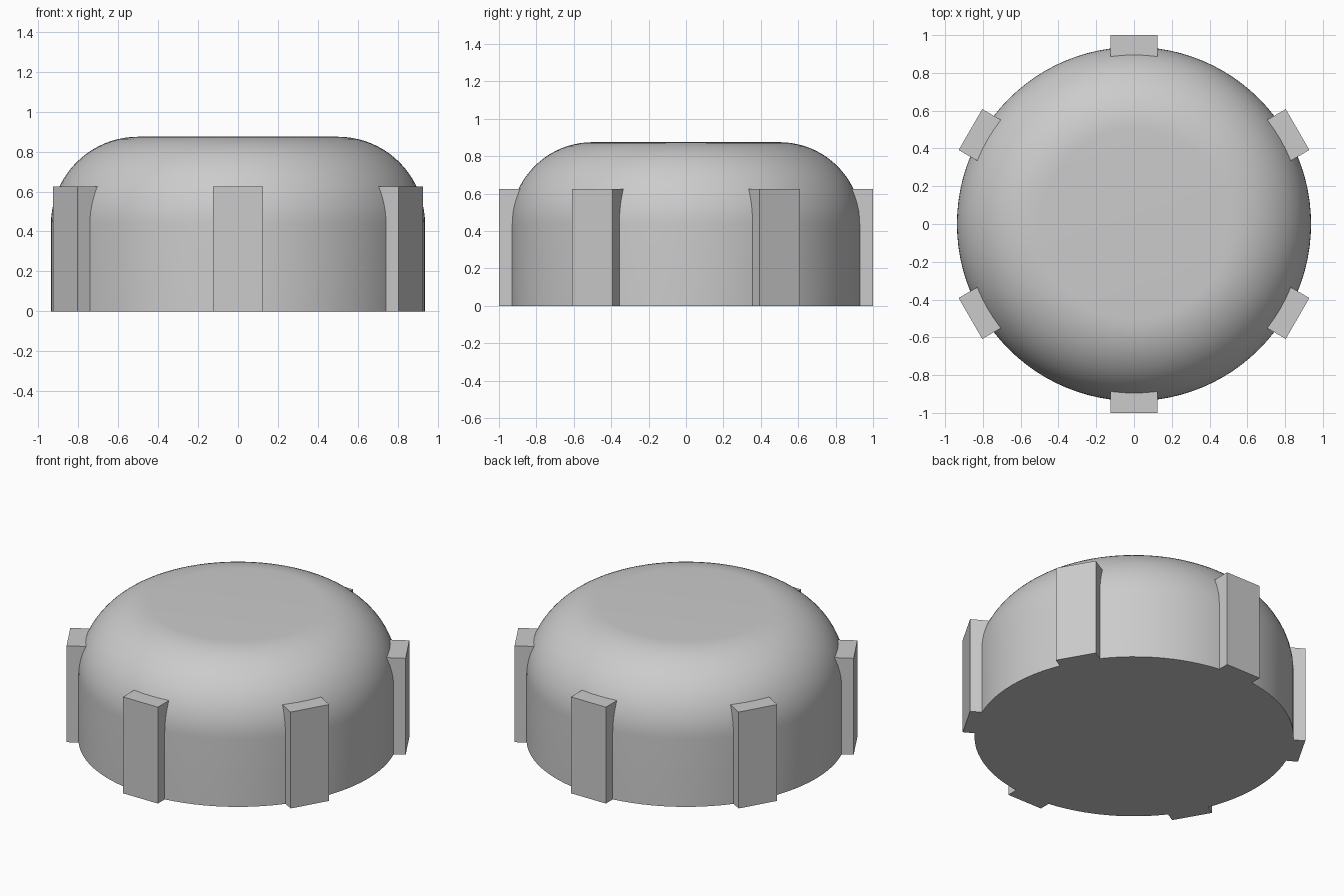
import bpy
import bmesh
from math import pi, sin, cos, radians
from mathutils import Matrix

cube = bpy.data.objects.get("Cube")
if cube:
    bpy.data.objects.remove(cube, do_unlink=True)

RADIUS, HEIGHT, FILLET = 0.9375, 0.875, 0.4375
GRIP_TOP, GRIP_WIDTH, GRIP_INNER, GRIP_OUTER = 0.625, 0.25, 0.8, 1.0

grey = bpy.data.materials.new("plain grey")
grey.use_nodes = True
colour = (0.6, 0.6, 0.6, 1)
grey.diffuse_color = colour
grey.node_tree.nodes["Principled BSDF"].inputs["Base Color"].default_value = colour


def add_object(name, bm):
    bmesh.ops.recalc_face_normals(bm, faces=bm.faces)
    mesh = bpy.data.meshes.new(name)
    bm.to_mesh(mesh)
    bm.free()
    obj = bpy.data.objects.new(name, mesh)
    bpy.context.collection.objects.link(obj)
    mesh.materials.append(grey)
    return obj


# Domed cap: straight wall, quarter-round shoulder and flat top, spun about z
bm = bmesh.new()
arc = [i * pi / 2 / 20 for i in range(21)]
profile = [(RADIUS, 0)] + [(RADIUS - FILLET + FILLET * cos(a),
                            HEIGHT - FILLET + FILLET * sin(a)) for a in arc]
verts = [bm.verts.new((r, 0, z)) for r, z in profile]
edges = [bm.edges.new(pair) for pair in zip(verts, verts[1:])]
bmesh.ops.spin(bm, geom=verts + edges, cent=(0, 0, 0), axis=(0, 0, 1),
               angle=2 * pi, steps=96, use_duplicate=False)
bmesh.ops.remove_doubles(bm, verts=bm.verts, dist=0.0001)
# Close the flat top and the flat underside
bmesh.ops.holes_fill(bm, edges=[e for e in bm.edges if e.is_boundary], sides=0)
cap = add_object("domed_cap", bm)
bpy.ops.object.select_all(action='DESELECT')
cap.select_set(True)
bpy.context.view_layer.objects.active = cap
bpy.ops.object.shade_smooth_by_angle(angle=radians(30))

# Six rectangular grip ribs around the wall, the first at the front
for i in range(6):
    bm = bmesh.new()
    shape = (Matrix.Rotation(i * pi / 3, 4, 'Z')
             @ Matrix.Translation((0, -(GRIP_INNER + GRIP_OUTER) / 2, GRIP_TOP / 2))
             @ Matrix.Diagonal((GRIP_WIDTH, GRIP_OUTER - GRIP_INNER, GRIP_TOP, 1)))
    bmesh.ops.create_cube(bm, size=1, matrix=shape)
    add_object(f"grip_rib_{i + 1}", bm)
